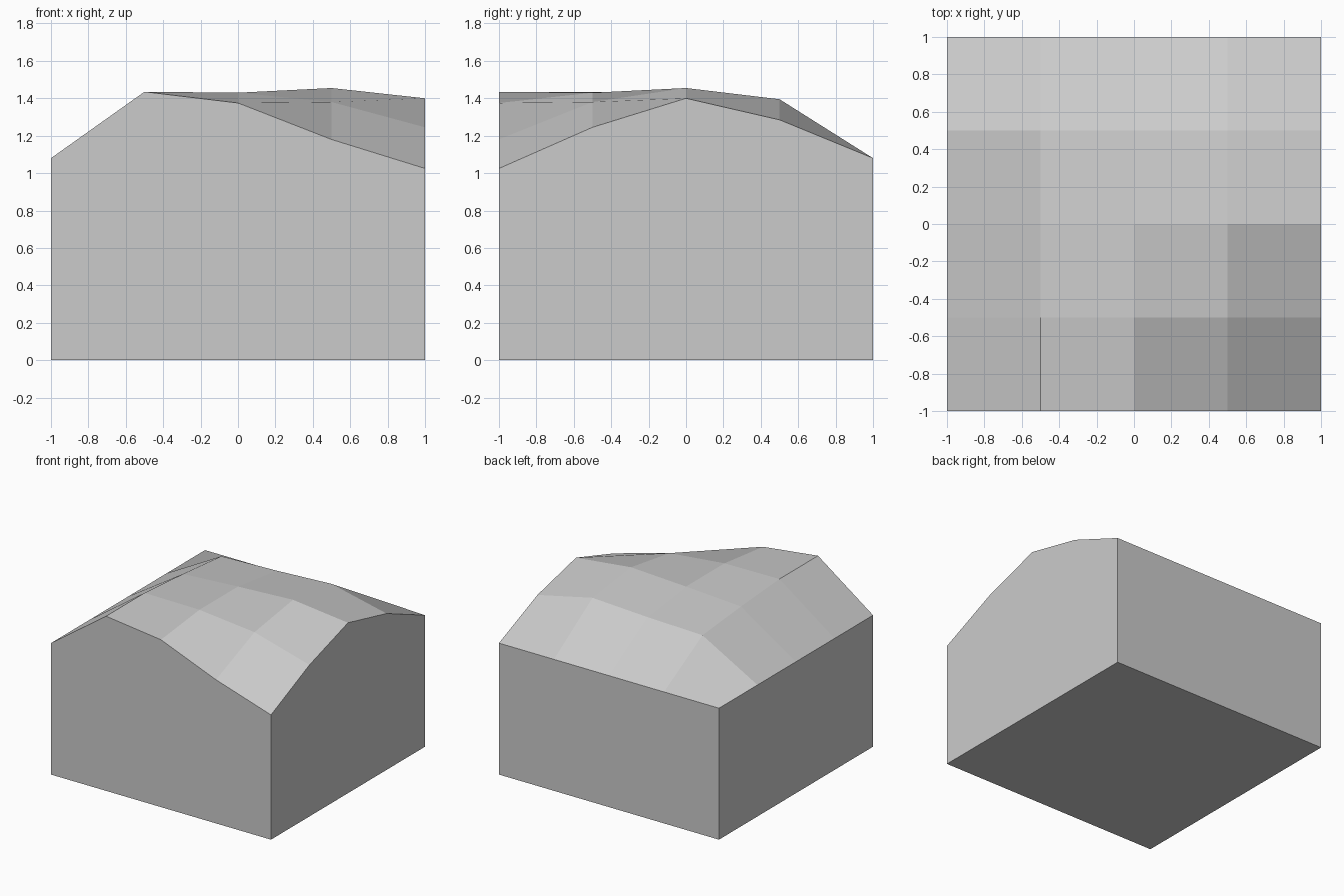
import bpy
import bmesh

cube = bpy.data.objects.get("Cube")
if cube:
    bpy.data.objects.remove(cube, do_unlink=True)

# Single grey material
grey = bpy.data.materials.new("light_grey")
grey.use_nodes = True
colour = (0.6, 0.6, 0.6, 1)
grey.diffuse_color = colour
grey.node_tree.nodes["Principled BSDF"].inputs["Base Color"].default_value = colour

# Height of the hilly top, rows front to back, columns left to right of the grid
EDGE = 1.08
HEIGHTS = [
    [EDGE, 1.435, 1.375, 1.18, 1.025],
    [EDGE, 1.435, 1.43, 1.38, 1.245],
    [EDGE, 1.40, 1.43, 1.455, 1.40],
    [EDGE, 1.355, 1.37, 1.395, 1.285],
    [EDGE] * 5,
]

# Hilly top surface
bm = bmesh.new()
bmesh.ops.create_grid(bm, x_segments=4, y_segments=4, size=1)
for v in bm.verts:
    col, row = round((v.co.x + 1) * 2), round((v.co.y + 1) * 2)
    v.co.z = HEIGHTS[row][col]

# Straight walls dropped from the rim, closed by a flat base
rim = [e for e in bm.edges if e.is_boundary]
walls = bmesh.ops.extrude_edge_only(bm, edges=rim)["geom"]
for v in walls:
    if isinstance(v, bmesh.types.BMVert):
        v.co.z = 0
bmesh.ops.holes_fill(bm, edges=[e for e in bm.edges if e.is_boundary], sides=0)
bmesh.ops.recalc_face_normals(bm, faces=bm.faces)

mesh = bpy.data.meshes.new("terrain_block")
bm.to_mesh(mesh)
bm.free()
mesh.materials.append(grey)
block = bpy.data.objects.new("terrain_block", mesh)
bpy.context.collection.objects.link(block)
